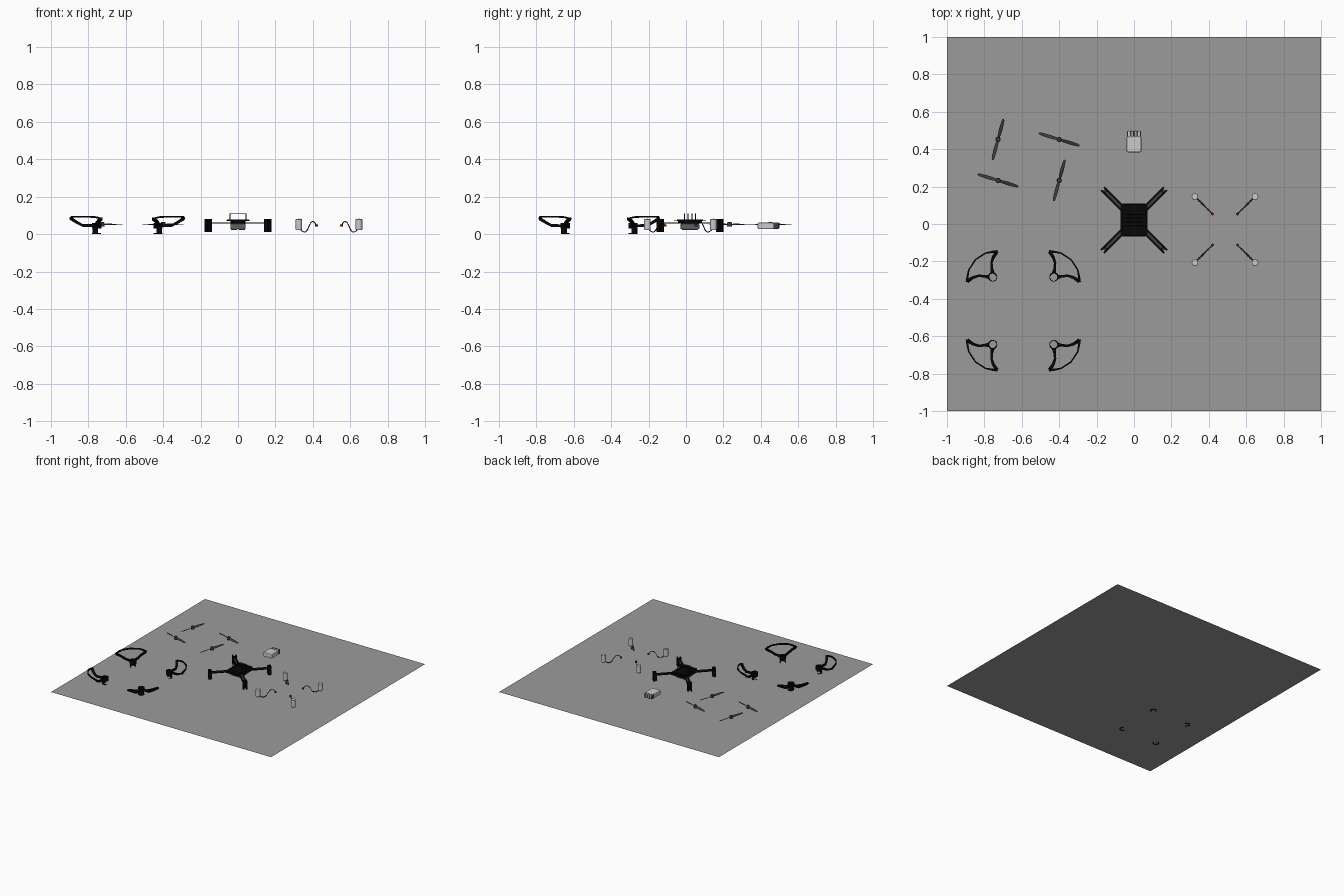
import bpy, bmesh, math
from mathutils import Matrix, Vector

if "Cube" in bpy.data.objects:
    bpy.data.objects.remove(bpy.data.objects["Cube"])

def mat(name, c):
    m = bpy.data.materials.new(name)
    m.diffuse_color = (*c, 1)
    m.use_nodes = True
    m.node_tree.nodes["Principled BSDF"].inputs["Base Color"].default_value = m.diffuse_color
    return m
BLACK = mat("black_plastic", (0.002, 0.002, 0.002))
DARK = mat("dark_plastic", (0.045, 0.045, 0.045))
CASE = mat("case_grey", (0.12, 0.12, 0.12))
RED = mat("red_plug", (0.35, 0.02, 0.02))
LIGHT = mat("light_shell", (0.6, 0.6, 0.6))
FLOOR = mat("floor_grey", (0.33, 0.33, 0.33))

def finish(name, bm, m=None, bevel=0, smooth=False):
    bmesh.ops.recalc_face_normals(bm, faces=bm.faces[:])
    me = bpy.data.meshes.new(name)
    bm.to_mesh(me)
    bm.free()
    o = bpy.data.objects.new(name, me)
    bpy.context.collection.objects.link(o)
    if m:
        me.materials.append(m)
    if bevel:
        b = o.modifiers.new("bevel", 'BEVEL')
        b.width, b.segments = bevel, 2
    if smooth:
        bpy.context.view_layer.objects.active = o
        o.select_set(True)
        bpy.ops.object.shade_smooth_by_angle(angle=math.radians(40))
        o.select_set(False)
    return o

def box(name, c, s, m=None, rot=0, bevel=0):
    bm = bmesh.new()
    bmesh.ops.create_cube(bm, size=1, matrix=Matrix.Translation(c) @ Matrix.Rotation(rot, 4, 'Z') @ Matrix.Diagonal((*s, 1)))
    return finish(name, bm, m, bevel)

def cyl(name, c, r, z0, z1, m=None, r2=None, bevel=0):
    bm = bmesh.new()
    bmesh.ops.create_cone(bm, cap_ends=True, segments=28, radius1=r, radius2=r if r2 is None else r2,
                          depth=z1 - z0, matrix=Matrix.Translation((c[0], c[1], (z0 + z1) / 2)))
    return finish(name, bm, m, bevel, True)

def plate(name, pts, z0, z1, m, bevel=0):
    bm = bmesh.new()
    f = bm.faces.new([bm.verts.new((x, y, z0)) for x, y in pts])
    r = bmesh.ops.extrude_face_region(bm, geom=[f])
    bmesh.ops.translate(bm, vec=(0, 0, z1 - z0), verts=[v for v in r['geom'] if isinstance(v, bmesh.types.BMVert)])
    return finish(name, bm, m, bevel)

def ribbon(name, path, m):
    """Sweep a rectangle along path points (pos, width, height)."""
    bm, rings = bmesh.new(), []
    for i, (p, w, h) in enumerate(path):
        d = path[min(i + 1, len(path) - 1)][0] - path[max(i - 1, 0)][0]
        s = Vector((-d.y, d.x, 0)).normalized() * w / 2
        u = Vector((0, 0, h / 2))
        rings.append([bm.verts.new(p + q) for q in (s + u, s - u, -s - u, -s + u)])
    for a, b in zip(rings, rings[1:]):
        for k in range(4):
            bm.faces.new((a[k], a[k - 1], b[k - 1], b[k]))
    bm.faces.new(rings[0])
    bm.faces.new(rings[-1])
    return finish(name, bm, m)

def wire(name, pts, r, m=None, smooth=True):
    cu = bpy.data.curves.new(name, 'CURVE')
    cu.dimensions, cu.bevel_depth, cu.bevel_resolution, cu.resolution_u = '3D', r, 2, 6
    s = cu.splines.new('BEZIER' if smooth else 'POLY')
    pl = s.bezier_points if smooth else s.points
    pl.add(len(pts) - 1)
    for b, p in zip(pl, pts):
        if smooth:
            b.co, b.handle_left_type, b.handle_right_type = p, 'AUTO', 'AUTO'
        else:
            b.co = (*p, 1)
    cu.use_fill_caps = True
    o = bpy.data.objects.new(name, cu)
    bpy.context.collection.objects.link(o)
    if m:
        cu.materials.append(m)

def tube(name, c, ro, ri, z0, z1, m, a0=0, a1=360):
    """Open or closed tube section."""
    n, full = 28, a1 - a0 >= 360
    bm, rings = bmesh.new(), []
    for i in range(n if full else n + 1):
        a = math.radians(a0 + (a1 - a0) * i / n)
        rings.append([bm.verts.new((c[0] + r * math.cos(a), c[1] + r * math.sin(a), z))
                      for r, z in ((ro, z0), (ro, z1), (ri, z1), (ri, z0))])
    for i in range(n):
        a, b = rings[i], rings[(i + 1) % len(rings)]
        for k in range(4):
            bm.faces.new((a[k - 1], a[k], b[k], b[k - 1]))
    if not full:
        bm.faces.new(rings[0])
        bm.faces.new(rings[-1])
    return finish(name, bm, m, 0, True)

# Floor sheet
bm = bmesh.new()
bmesh.ops.create_grid(bm, x_segments=1, y_segments=1, size=1, matrix=Matrix.Translation((0, 0, 0.004)))
finish("floor", bm, FLOOR)

# Drone body: stacked chamfered plates, lower electronics and strap hoops
BY = 0.021
def chamfered(hx, hy, c):
    return [(x, y + BY) for x, y in ((hx, -hy + c), (hx, hy - c), (hx - c, hy), (-hx + c, hy),
            (-hx, hy - c), (-hx, -hy + c), (-hx + c, -hy), (hx - c, -hy))]
plate("lower_plate", chamfered(0.073, 0.088, 0.012), 0.056, 0.060, BLACK)
plate("upper_plate", chamfered(0.064, 0.085, 0.010), 0.069, 0.074, BLACK)
plate("body_core", chamfered(0.040, 0.065, 0.015), 0.058, 0.070, BLACK)
box("lower_case", (0, BY, 0.041), (0.08, 0.10, 0.030), CASE, bevel=0.004)
for sx in (-1, 1):
    box("belly_module", (sx * 0.021, BY, 0.027), (0.034, 0.085, 0.008), CASE, bevel=0.002)
    box("side_rail", (sx * 0.056, BY, 0.075), (0.008, 0.14, 0.005), BLACK)
for i in range(4):
    y = BY - 0.03 + i * 0.02
    wire("strap_hoop", [(-0.043, y, 0.07), (-0.043, y, 0.109), (0.043, y, 0.109), (0.043, y, 0.07)], 0.0025, BLACK, False)
for dy in (-0.06, 0.06):
    box("cross_bar", (0, BY + dy, 0.075), (0.1, 0.008, 0.005), BLACK)

# Slotted arms with motor holder at each end
for sx in (-1, 1):
    for sy in (-1, 1):
        a = math.atan2(sy, sx)
        d, t = Vector((math.cos(a), math.sin(a), 0)), Vector((-math.sin(a), math.cos(a), 0))
        o = Vector((0, BY, 0))
        for s in (-1, 1):
            box("arm_rail", o + d * 0.155 + t * s * 0.011 + Vector((0, 0, 0.060)), (0.165, 0.010, 0.006), BLACK, a)
            box("holder_cheek", o + d * 0.225 + t * s * 0.0115 + Vector((0, 0, 0.046)), (0.026, 0.010, 0.070), BLACK, a, 0.002)
        box("arm_web", o + d * 0.15 + Vector((0, 0, 0.0585)), (0.155, 0.02, 0.003), DARK, a)
        box("holder_back", o + d * 0.214 + Vector((0, 0, 0.046)), (0.006, 0.03, 0.062), BLACK, a)

# Battery with a ribbed dark cap at the back end
box("battery", (0, 0.426, 0.044), (0.078, 0.085, 0.036), LIGHT, bevel=0.006)
box("battery_cap", (0, 0.480, 0.043), (0.076, 0.034, 0.034), DARK, bevel=0.006)
for i in range(4):
    box("battery_rib", (-0.027 + i * 0.018, 0.482, 0.046), (0.011, 0.034, 0.032), LIGHT, bevel=0.003)

# Loose motors with curled leads and plugs
for mx, my, m in ((0.326, 0.147, RED), (0.647, 0.147, DARK), (0.326, -0.206, DARK), (0.647, -0.206, RED)):
    cyl("motor_can", (mx, my), 0.0175, 0.022, 0.08, LIGHT, bevel=0.002)
    cyl("motor_shaft", (mx, my), 0.003, 0.078, 0.083, LIGHT)
    d = Vector((1 if mx < 0.48 else -1, 1 if my < 0 else -1, 0))
    t = Vector((-d.y, d.x, 0)).normalized()
    for k in (-1, 1):
        wire("motor_lead", [Vector((mx, my, z)) + d * s + t * k * w for s, z, w in
             ((0.008, 0.024, 0.003), (0.025, 0.012, -0.002), (0.040, 0.016, 0.003), (0.055, 0.045, -0.002),
              (0.070, 0.066, 0.003), (0.084, 0.062, -0.002), (0.091, 0.050, 0.002))], 0.002, m if k > 0 else DARK)
    box("motor_plug", Vector((mx, my, 0.046)) + d * 0.093, (0.014, 0.012, 0.013), m, math.atan2(d.y, d.x), 0.002)

# Two-bladed propellers
for px, py, ang in ((-0.727, 0.452, 75), (-0.40, 0.452, -17), (-0.727, 0.233, -17), (-0.40, 0.233, 75)):
    cyl("propeller_hub", (px, py), 0.014, 0.04, 0.064, DARK, 0.012, 0.002)
    for half in (0, 180):
        bm, rings = bmesh.new(), []
        R = Matrix.Translation((px, py, 0.052)) @ Matrix.Rotation(math.radians(ang + half), 4, 'Z')
        for r, w, tw in ((0.006, 0.010, 30), (0.025, 0.018, 26), (0.05, 0.020, 20), (0.08, 0.018, 14), (0.105, 0.014, 10), (0.114, 0.006, 8)):
            S = R @ Matrix.Translation((r, 0, 0)) @ Matrix.Rotation(math.radians(tw), 4, 'X')
            rings.append([bm.verts.new(S @ Vector((0, y * w, z))) for y, z in ((-0.5, 0), (-0.1, 0.0022), (0.5, 0), (-0.1, -0.0012))])
        for a, b in zip(rings, rings[1:]):
            for k in range(4):
                bm.faces.new((a[k - 1], a[k], b[k], b[k - 1]))
        bm.faces.new(rings[0])
        bm.faces.new(rings[-1])
        finish("propeller_blade", bm, DARK, 0, True)

# Propeller guards: corner sockets with two struts and an outer bow
ARC = ((0.027, 0.137, 0.082, 0.014), (-0.003, 0.134, 0.090, 0.011), (-0.038, 0.127, 0.093, 0.008), (-0.092, 0.092, 0.093, 0.008),
       (-0.127, 0.038, 0.093, 0.008), (-0.134, 0.003, 0.090, 0.011), (-0.137, -0.027, 0.082, 0.014))
STRUT = ((0.024, 0.136, 0.082, 0.020), (0.003, 0.104, 0.062, 0.016), (-0.006, 0.075, 0.046, 0.013), (-0.004, 0.045, 0.046, 0.014), (0, 0.018, 0.044, 0.024))
for sx in (-1, 1):
    for sy in (-1, 1):
        hx, hy = -0.592 + sx * 0.164, -0.464 + sy * 0.181
        # bow points outward, mirrored for each corner
        def P(x, y, z):
            return Vector((hx - sx * x, hy + sy * y, z))
        ribbon("guard_bow", [(P(x, y, z), w, 0.010) for x, y, z, w in ARC], BLACK)
        ribbon("guard_strut", [(P(x, y, z), w, 0.014) for x, y, z, w in STRUT], BLACK)
        ribbon("guard_strut", [(P(-y, -x, z), w, 0.014) for x, y, z, w in STRUT], BLACK)
        tube("guard_socket", (hx, hy), 0.025, 0.021, 0.030, 0.060, BLACK)
        out = math.degrees(math.atan2(sy, sx))
        tube("guard_neck", (hx, hy), 0.023, 0.019, 0.006, 0.031, BLACK, out - 65, out + 65)
        tube("guard_foot", (hx, hy), 0.024, 0.018, 0.0, 0.007, BLACK, out - 120, out + 120)
